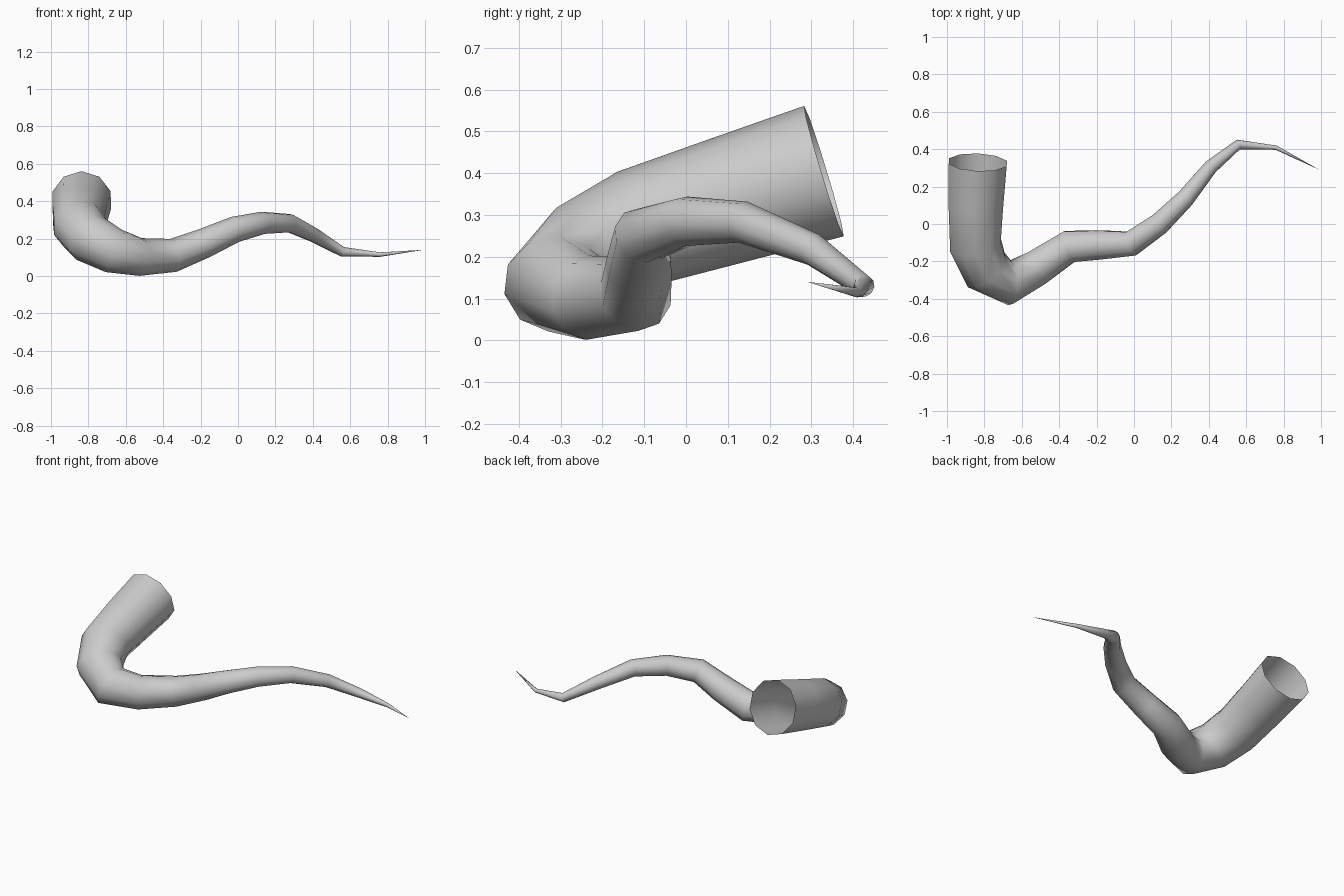
import bpy, bmesh, math
from mathutils import Vector

if "Cube" in bpy.data.objects:
    bpy.data.objects.remove(bpy.data.objects["Cube"])

SIDES = 10
# centre line: x, y, z, radius from open mouth to tip
PATH = [
    (-0.835, 0.33, 0.405, 0.163), (-0.845, 0.10, 0.335, 0.153),
    (-0.848, -0.11, 0.270, 0.144), (-0.79, -0.245, 0.20, 0.135),
    (-0.665, -0.315, 0.135, 0.122), (-0.52, -0.235, 0.102, 0.101),
    (-0.345, -0.12, 0.111, 0.090), (-0.175, -0.112, 0.178, 0.080),
    (-0.015, -0.105, 0.250, 0.070), (0.135, 0.0, 0.285, 0.060),
    (0.275, 0.137, 0.283, 0.050), (0.41, 0.305, 0.217, 0.039),
    (0.558, 0.425, 0.130, 0.027), (0.76, 0.408, 0.115, 0.012)]
TIP = Vector((0.99, 0.29, 0.14))


def tapered_tube(name, path, tip, sides):
    pts = [Vector(p[:3]) for p in path] + [tip]
    bm = bmesh.new()
    rings = []
    u = Vector((0, 0, 1))
    for i, p in enumerate(path):
        # ring lies across the average direction of its two neighbours
        t = (pts[i + 1] - pts[i]).normalized()
        if i:
            t = (t + (pts[i] - pts[i - 1]).normalized()).normalized()
        u = (u - t * u.dot(t)).normalized()
        v = t.cross(u)
        rings.append([bm.verts.new(pts[i] + p[3] * (
            u * math.cos(math.tau * k / sides) + v * math.sin(math.tau * k / sides)))
            for k in range(sides)])
    for a, b in zip(rings, rings[1:]):
        for k in range(sides):
            n = (k + 1) % sides
            bm.faces.new((a[k], a[n], b[n], b[k]))
    end = bm.verts.new(tip)
    for k in range(sides):
        bm.faces.new((rings[-1][k], rings[-1][(k + 1) % sides], end))
    for f in bm.faces:
        f.smooth = True
    me = bpy.data.meshes.new(name)
    bm.to_mesh(me)
    bm.free()
    ob = bpy.data.objects.new(name, me)
    bpy.context.collection.objects.link(ob)
    return ob


# curling horn, open at the thick end
tapered_tube("curved_horn", PATH, TIP, SIDES)
